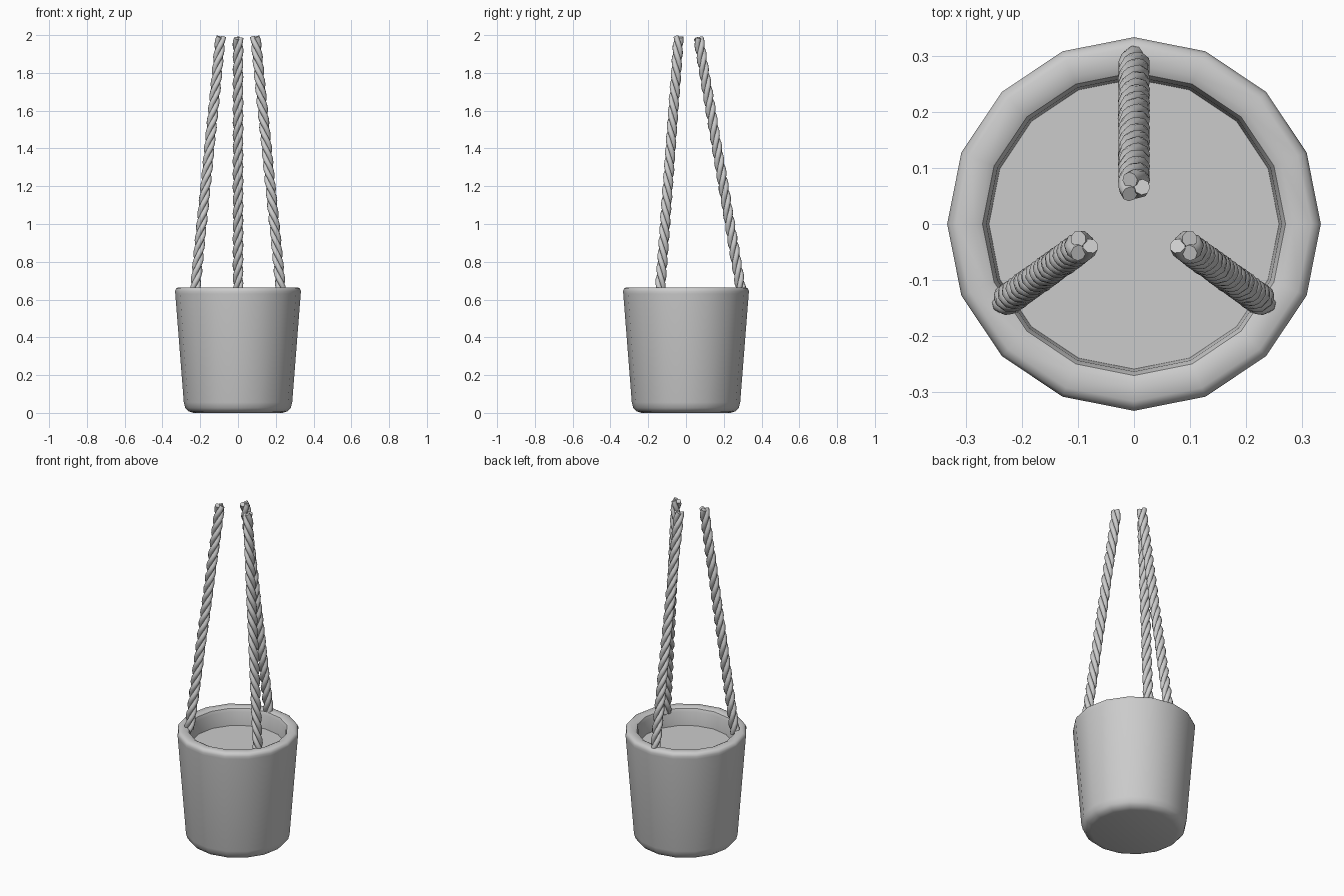
import bpy, bmesh
from math import sin, cos, pi, radians
from mathutils import Vector

if "Cube" in bpy.data.objects:
    bpy.data.objects.remove(bpy.data.objects["Cube"])

SIDES = 16


def lathe(name, profile, cap_first=False, cap_last=False):
    """Revolve an (r, z) profile around z with flat 16-sided rings."""
    bm = bmesh.new()
    rings = [[bm.verts.new((r * cos(2 * pi * i / SIDES), r * sin(2 * pi * i / SIDES), z))
              for i in range(SIDES)] for r, z in profile]
    for a, b in zip(rings, rings[1:]):
        for i in range(SIDES):
            j = (i + 1) % SIDES
            bm.faces.new((a[i], a[j], b[j], b[i]))
    if cap_first:
        bm.faces.new(rings[0][::-1])
    if cap_last:
        bm.faces.new(rings[-1])
    mesh = bpy.data.meshes.new(name)
    bm.to_mesh(mesh)
    bm.free()
    obj = bpy.data.objects.new(name, mesh)
    bpy.context.collection.objects.link(obj)
    bpy.ops.object.select_all(action='DESELECT')
    obj.select_set(True)
    bpy.context.view_layer.objects.active = obj
    bpy.ops.object.shade_smooth_by_angle(angle=radians(40))
    return obj


def rope(name, start, end, hand=1, turns=6.5, strands=3, radius=0.0145):
    """Three round strands twisted around a straight axis."""
    start, end = Vector(start), Vector(end)
    axis = (end - start).normalized()
    u = axis.cross(Vector((0, 1, 0))).normalized() * hand
    v = axis.cross(u) * hand
    curve = bpy.data.curves.new(name, 'CURVE')
    curve.dimensions = '3D'
    curve.bevel_depth = radius
    curve.bevel_resolution = 2
    curve.use_fill_caps = True
    steps = int(turns * 10)
    for s in range(strands):
        spline = curve.splines.new('POLY')
        spline.points.add(steps)
        for k, point in enumerate(spline.points):
            t = k / steps
            a = 2 * pi * (turns * t + s / strands)
            p = start.lerp(end, t) + (u * cos(a) + v * sin(a)) * 0.0145
            point.co = (*p, 1)
        spline.use_smooth = True
    obj = bpy.data.objects.new(name, curve)
    bpy.context.collection.objects.link(obj)


# Tapered pot with rounded foot and rim, and the inner wall
lathe("pot", [(0.235, 0.0), (0.262, 0.008), (0.279, 0.026), (0.287, 0.056),
              (0.332, 0.63), (0.333, 0.645), (0.328, 0.658), (0.316, 0.665),
              (0.284, 0.665), (0.270, 0.658), (0.263, 0.64), (0.258, 0.55)],
      cap_first=True)

# Soil surface inside the pot
lathe("soil", [(0.262, 0.56)], cap_last=True)

# Hanging ropes
rope("rope_back", (0, 0.292, 0.645), (0, 0.066, 1.985))
for side, label in ((-1, "left"), (1, "right")):
    rope("rope_" + label, (side * 0.228, -0.137, 0.645), (side * 0.092, -0.039, 1.99), hand=-side)
